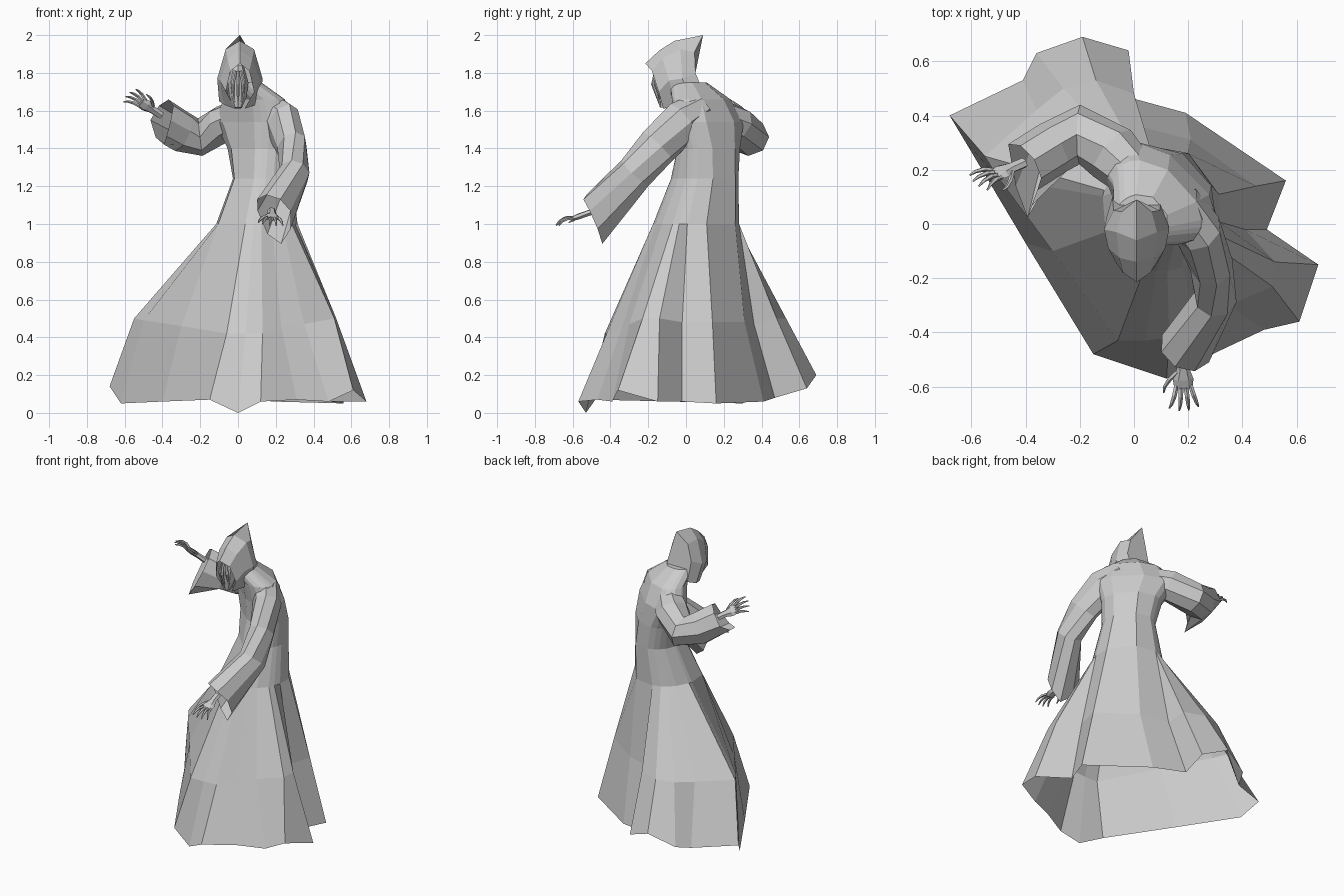
import bpy
import bmesh
from math import sin, cos, atan2, pi, radians
from mathutils import Vector

old = bpy.data.objects.get("Cube")
if old:
    bpy.data.objects.remove(old, do_unlink=True)

grey = bpy.data.materials.new("plain_grey")
grey.use_nodes = True
grey.diffuse_color = (0.6, 0.6, 0.6, 1)
grey.node_tree.nodes["Principled BSDF"].inputs["Base Color"].default_value = (0.6, 0.6, 0.6, 1)


def loft(name, rings, closed=True, cap_start=False, cap_end=False):
    """Skin a series of equally long point rings with flat quads."""
    bm = bmesh.new()
    rows = [[bm.verts.new(point) for point in ring] for ring in rings]
    count = len(rows[0])
    for low, high in zip(rows, rows[1:]):
        for i in range(count if closed else count - 1):
            j = (i + 1) % count
            bm.faces.new((low[i], low[j], high[j], high[i]))
    if cap_start:
        bm.faces.new(rows[0][::-1])
    if cap_end:
        bm.faces.new(rows[-1])
    bmesh.ops.recalc_face_normals(bm, faces=bm.faces)
    mesh = bpy.data.meshes.new(name)
    bm.to_mesh(mesh)
    bm.free()
    mesh.materials.append(grey)
    obj = bpy.data.objects.new(name, mesh)
    bpy.context.collection.objects.link(obj)
    return obj


def tube_rings(path, sizes, sides, reference=(0, 0, 1)):
    """Elliptical rings square to a path; sizes are (half width, half height)."""
    path = [Vector(p) for p in path]
    rings = []
    for i, centre in enumerate(path):
        ahead = path[min(i + 1, len(path) - 1)] - centre
        behind = centre - path[max(i - 1, 0)]
        direction = (ahead.normalized() + behind.normalized()).normalized()
        side = direction.cross(Vector(reference)).normalized()
        up = side.cross(direction)
        width, height = sizes[i]
        rings.append([centre + side * width * cos(2 * pi * k / sides + pi / 2)
                      + up * height * sin(2 * pi * k / sides + pi / 2)
                      for k in range(sides)])
    return rings


def sleeve(name, path, sizes, droop):
    """Open sleeve whose cuff hangs down along its lower edge."""
    rings = tube_rings(path, sizes, 8)
    for corner, share in ((3, 0.4), (4, 1), (5, 0.7)):
        rings[-1][corner] += Vector(droop) * share
    return loft(name, rings)


def hand(name, wrist, forward, across, thumb_side):
    """Tapered palm with four spread, bent fingers and a thumb."""
    wrist = Vector(wrist)
    forward = Vector(forward).normalized()
    across = Vector(across)
    across = (across - forward * across.dot(forward)).normalized()
    normal = across.cross(forward)
    if normal.z < 0:
        normal = -normal

    def place(f, a, n):
        return wrist + forward * f + across * a + normal * n

    palm = [(-0.05, 0.022, 0.018), (0.01, 0.024, 0.016), (0.05, 0.038, 0.016), (0.085, 0.034, 0.011)]
    loft(name + "_palm",
         [[place(f, w * cos(k * pi / 3), h * sin(k * pi / 3)) for k in range(6)] for f, w, h in palm],
         cap_start=True, cap_end=True)
    radii = [(r, r) for r in (0.009, 0.009, 0.007, 0.003)]
    for i in range(4):
        spread = (i - 1.5) / 1.5
        reach = 0.105 - 0.018 * abs(spread)
        path = [place(0.075, spread * 0.026, 0),
                place(0.075 + reach * 0.4, spread * 0.036, 0.012),
                place(0.075 + reach * 0.75, spread * 0.046, 0.008),
                place(0.075 + reach, spread * 0.054, -0.006)]
        loft(f"{name}_finger_{i + 1}", tube_rings(path, radii, 5, normal),
             cap_start=True, cap_end=True)
    path = [place(0.02, thumb_side * 0.02, 0), place(0.05, thumb_side * 0.05, -0.008),
            place(0.08, thumb_side * 0.068, -0.016), place(0.105, thumb_side * 0.072, -0.02)]
    loft(name + "_thumb", tube_rings(path, radii, 5, normal), cap_start=True, cap_end=True)


# Robe: pleated hem and knee rings, then turned ovals up to the neck
hem = [(0, -.53, 0), (.12, -.57, .06), (.31, -.47, .07), (.48, -.39, .06), (.61, -.36, .12),
       (.68, -.15, .06), (.49, -.02, .06), (.56, .16, .05), (.19, .41, .06), (-.03, .47, .08),
       (-.02, .64, .13), (-.19, .69, .2), (-.36, .63, .13), (-.41, .53, .1), (-.68, .4, .14),
       (-.62, .3, .05), (-.4, -.07, .06), (-.15, -.48, .07)]
knee = [(.04, -.43, .42), (.13, -.42, .42), (.23, -.34, .45), (.35, -.3, .47), (.51, -.23, .5),
        (.52, -.14, .5), (.41, -.02, .48), (.45, .14, .48), (.21, .31, .48), (.02, .36, .47),
        (0, .48, .5), (-.14, .53, .5), (-.26, .5, .5), (-.36, .42, .5), (-.55, .25, .5),
        (-.5, .17, .49), (-.3, -.1, .46), (-.06, -.43, .42)]
angles = [atan2(y - 0.05, x - 0.08) for x, y, z in knee]


def oval(cx, cy, z, long, short, turn):
    """Oval ring that keeps the pleat columns lined up."""
    turn = radians(turn)
    ring = []
    for angle in angles:
        u, v = long * cos(angle - turn), short * sin(angle - turn)
        ring.append((cx + u * cos(turn) - v * sin(turn), cy + u * sin(turn) + v * cos(turn), z))
    return ring


loft("robe", [hem, knee,
              oval(.1, .055, 1.0, .22, .23, 0),
              oval(.13, .1, 1.24, .16, .18, 0),
              oval(.12, .12, 1.4, .19, .15, -38),
              oval(.09, .12, 1.54, .25, .135, -38),
              oval(.085, .08, 1.66, .19, .12, -42),
              oval(.025, .01, 1.75, .1, .1, 0)], cap_end=True)

# Sleeves: the left reaches down in front, the right is raised to the side
sleeve("left_sleeve",
       [(.16, .07, 1.61), (.235, -.02, 1.54), (.285, -.15, 1.41), (.3, -.27, 1.27), (.19, -.46, 1.07)],
       [(.09, .09), (.09, .12), (.08, .11), (.08, .1), (.1, .115)], (0, -.05, -.09))
sleeve("right_sleeve",
       [(.0, .18, 1.57), (-.08, .26, 1.53), (-.2, .33, 1.46), (-.3, .28, 1.49), (-.41, .21, 1.55)],
       [(.09, .09), (.11, .1), (.11, .1), (.1, .11), (.1, .12)], (.06, -.16, -.02))

# Hands
hand("left_hand", (.18, -.525, 1.055), (.03, -1, -.35), (1, 0, -.1), -1)
hand("right_hand", (-.445, .21, 1.6), (-.17, -.07, .11), (.75, -.4, .45), 1)

# Hood: half outlines from crown to jaw, mirrored, from rim to pointed back
half_arcs = [
    [(0, -.215, 1.85), (.05, -.18, 1.81), (.075, -.145, 1.7), (.025, -.12, 1.61)],
    [(0, -.14, 1.92), (.065, -.125, 1.875), (.105, -.09, 1.76), (.08, -.05, 1.63)],
    [(0, -.06, 1.97), (.075, -.03, 1.925), (.12, -.02, 1.77), (.11, .03, 1.65)],
    [(0, .09, 2.0), (.055, .045, 1.91), (.085, .05, 1.8), (.09, .1, 1.68)]]
arcs = [[(-x, y, z) for x, y, z in arc[:0:-1]] + arc for arc in half_arcs]
hood = loft("hood", arcs, closed=False, cap_end=True)
hood.location.x = 0.01

# Face: gaunt mask set back inside the hood, with a ridge and hanging strands
face = tube_rings([(0, -.12, 1.615), (0, -.11, 1.67), (0, -.1, 1.75), (0, -.1, 1.84)],
                  [(.02, .02), (.045, .04), (.055, .055), (.03, .04)], 8, (0, -1, 0))
loft("face", face, cap_start=True, cap_end=True)
for i in range(3):
    offset = (i - 1) * 0.02
    back = abs(i - 1) * 0.015
    strand = [(offset * 0.7, -.16 + back, 1.81), (offset * 1.4, -.175 + back, 1.74),
              (offset * 1.2, -.155 + back, 1.68), (offset * 0.7, -.14 + back / 2, 1.63)]
    loft(f"face_strand_{i + 1}",
         tube_rings(strand, [(.008, .008), (.01, .01), (.007, .007), (.002, .002)], 5, (0, -1, 0)),
         cap_start=True, cap_end=True)
